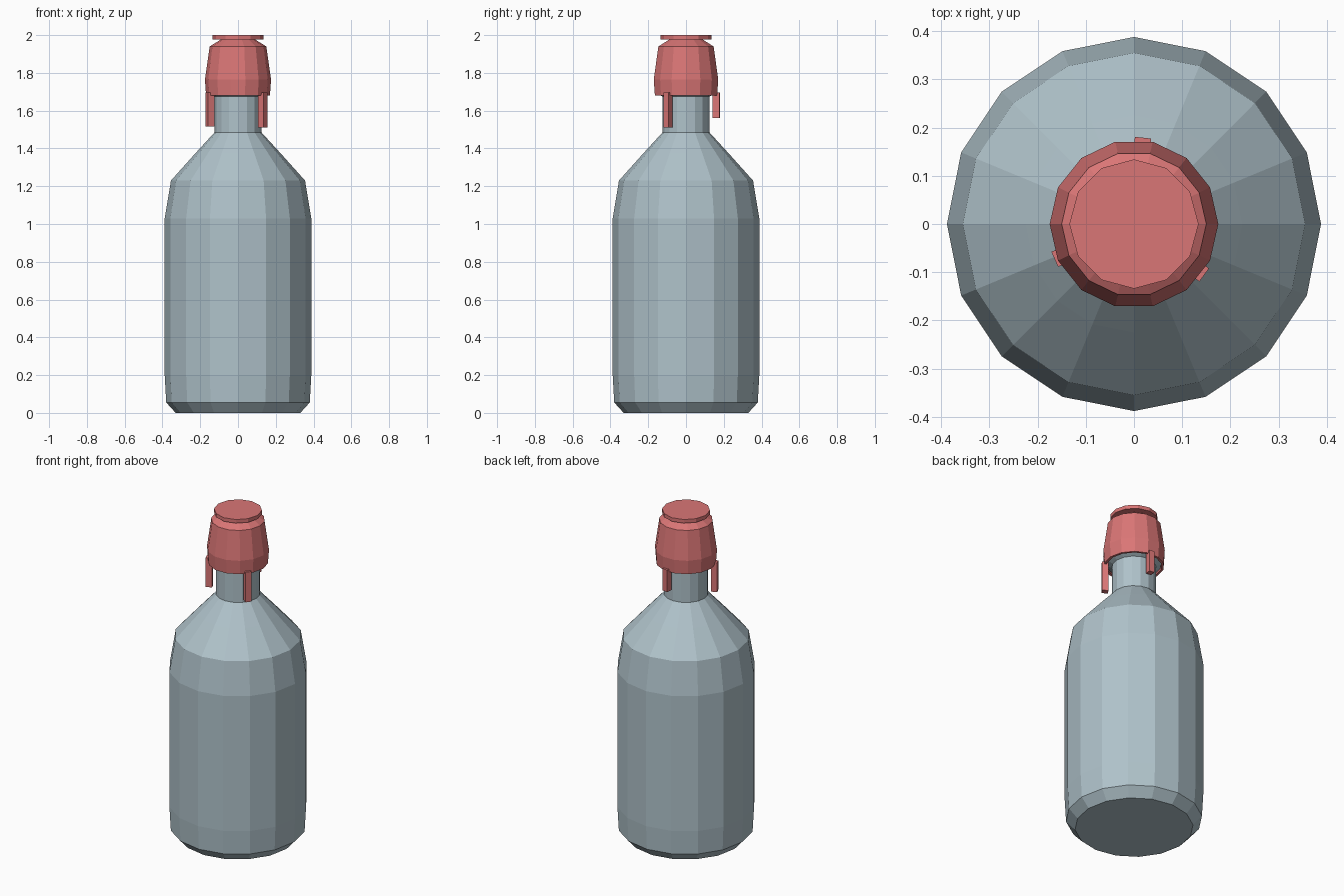
import bpy, bmesh, math
from mathutils import Matrix

if "Cube" in bpy.data.objects:
    bpy.data.objects.remove(bpy.data.objects["Cube"])


def material(name, rgb):
    m = bpy.data.materials.new(name)
    m.diffuse_color = (*rgb, 1)
    m.use_nodes = True
    m.node_tree.nodes["Principled BSDF"].inputs["Base Color"].default_value = m.diffuse_color
    return m


glass = material("pale blue grey glass", (0.43, 0.54, 0.59))
red = material("soft red", (0.70, 0.18, 0.18))


def add(name, bm, mat):
    bmesh.ops.recalc_face_normals(bm, faces=bm.faces)
    mesh = bpy.data.meshes.new(name)
    bm.to_mesh(mesh)
    bm.free()
    mesh.materials.append(mat)
    ob = bpy.data.objects.new(name, mesh)
    bpy.context.collection.objects.link(ob)
    return ob


def lathe(name, profile, sides, mat):
    """Faceted solid of revolution from (radius, height) points, capped."""
    bm = bmesh.new()
    rings = []
    for r, z in profile:
        rings.append([bm.verts.new((r * math.cos(2 * math.pi * i / sides),
                                    r * math.sin(2 * math.pi * i / sides), z))
                      for i in range(sides)])
    for a, b in zip(rings, rings[1:]):
        for i in range(sides):
            j = (i + 1) % sides
            bm.faces.new((a[i], a[j], b[j], b[i]))
    bm.faces.new(rings[0][::-1])
    bm.faces.new(rings[-1])
    return add(name, bm, mat)


# Bottle body, shoulder, neck and the hidden lip under the cap
lathe("bottle", [(0.33, 0), (0.38, 0.055), (0.388, 0.2), (0.388, 1.03),
                 (0.355, 1.23), (0.225, 1.375), (0.124, 1.485), (0.124, 1.675),
                 (0.152, 1.69), (0.152, 1.72)], 16, glass)

# Barrel-shaped cap with a narrowed top
lathe("cap", [(0.155, 1.70), (0.155, 1.68), (0.169, 1.68), (0.175, 1.765),
              (0.15, 1.94), (0.085, 1.98)], 14, red)

# Flat disc on top
lathe("cap_disc", [(0.134, 1.977), (0.134, 2.0)], 12, red)

# Three hanging tabs, one shorter than the others
for k, bottom in enumerate((1.56, 1.515, 1.51)):
    bm = bmesh.new()
    top = 1.695
    place = (Matrix.Rotation(math.radians(84 + 120 * k), 4, 'Z')
             @ Matrix.Translation((0.162, 0, (top + bottom) / 2))
             @ Matrix.Diagonal((0.036, 0.034, top - bottom, 1)))
    bmesh.ops.create_cube(bm, size=1, matrix=place)
    add(f"hanging_tab_{k + 1}", bm, red)
